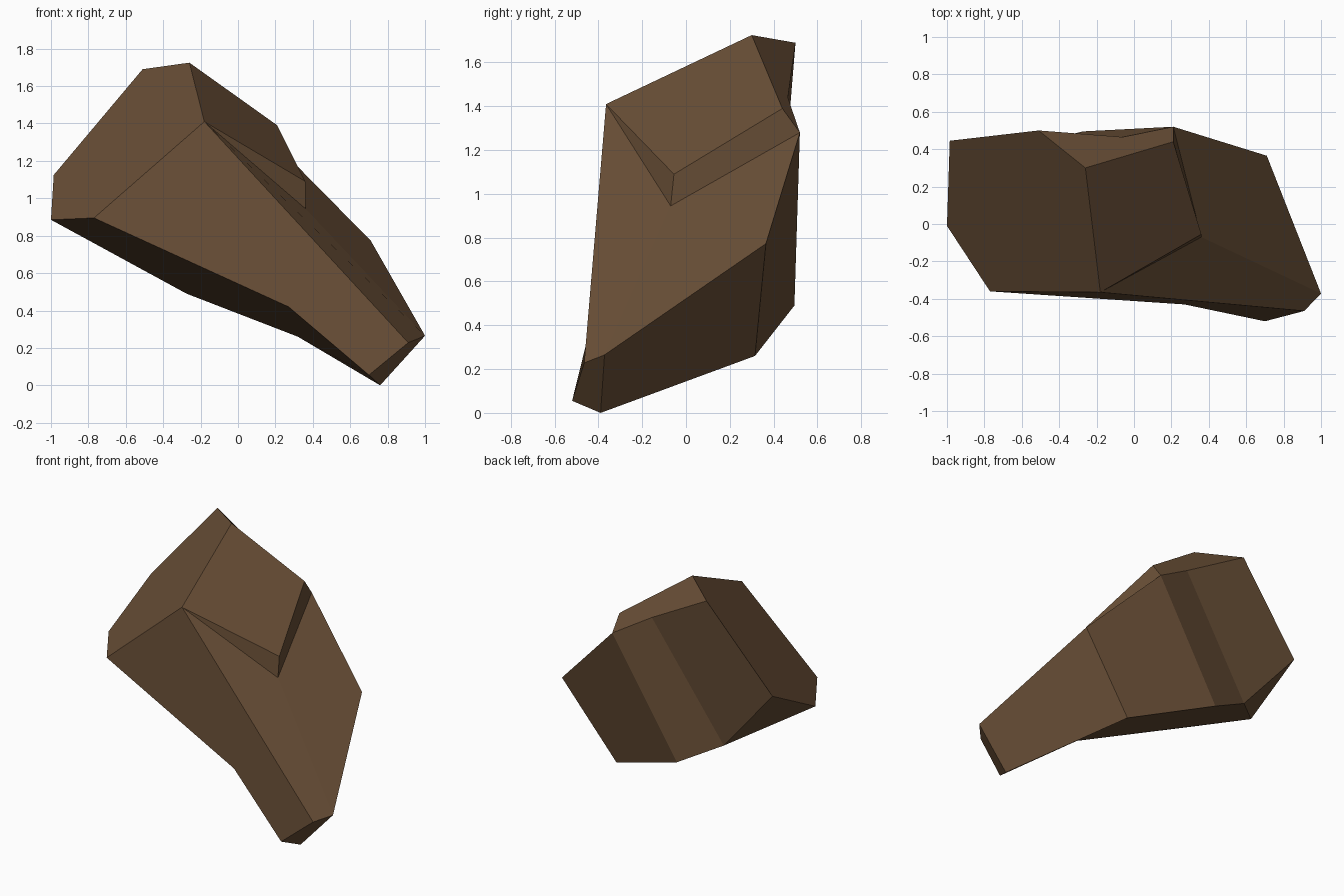
import bpy
import bmesh

if "Cube" in bpy.data.objects:
    bpy.data.objects.remove(bpy.data.objects["Cube"])

# Corner points of the faceted boulder
P = {
    # crown
    "A": (-0.51, 0.50, 1.69), "B": (-0.26, 0.30, 1.725), "C": (-0.18, -0.365, 1.41),
    "D": (0.21, 0.44, 1.39), "E": (0.21, 0.52, 1.28), "T": (-0.06, 0.465, 1.44),
    # chipped ledge
    "G": (0.36, -0.055, 1.09), "H": (0.36, -0.07, 0.945),
    # right shoulder and foot
    "I": (0.71, 0.365, 0.773), "J": (1.0, -0.372, 0.265), "K": (0.91, -0.465, 0.228),
    "L": (0.70, -0.52, 0.055), "M": (0.76, -0.39, 0.0),
    # underside
    "N": (0.32, 0.315, 0.26), "O": (0.27, -0.43, 0.42), "P": (-0.275, 0.495, 0.49),
    "X": (-0.585, 0.415, 0.66),
    # left end
    "Q": (-1.0, -0.01, 0.885), "R": (-0.77, -0.36, 0.895), "S": (-0.985, 0.445, 1.125),
}

# One string of corners per flat facet
FACETS = [
    "ABCRQS",                       # left slope
    "BCGD", "ABDET",                # crown
    "CHG", "DGHE",                  # ledge
    "CKJH", "HJIE",                 # right slope
    "CROLK", "JKLM",                # front and foot
    "IJMN", "EINP", "TEPX", "ATXS", # back
    "SXQ", "NPXQRO", "NOLM",        # underside
]

bm = bmesh.new()
verts = {name: bm.verts.new(co) for name, co in P.items()}
for facet in FACETS:
    bm.faces.new([verts[c] for c in facet])
bmesh.ops.recalc_face_normals(bm, faces=bm.faces)

mesh = bpy.data.meshes.new("boulder")
bm.to_mesh(mesh)
bm.free()

stone = bpy.data.materials.new("brown stone")
stone.diffuse_color = (0.14, 0.077, 0.037, 1)
stone.use_nodes = True
stone.node_tree.nodes["Principled BSDF"].inputs["Base Color"].default_value = stone.diffuse_color
mesh.materials.append(stone)

boulder = bpy.data.objects.new("boulder", mesh)
bpy.context.collection.objects.link(boulder)
